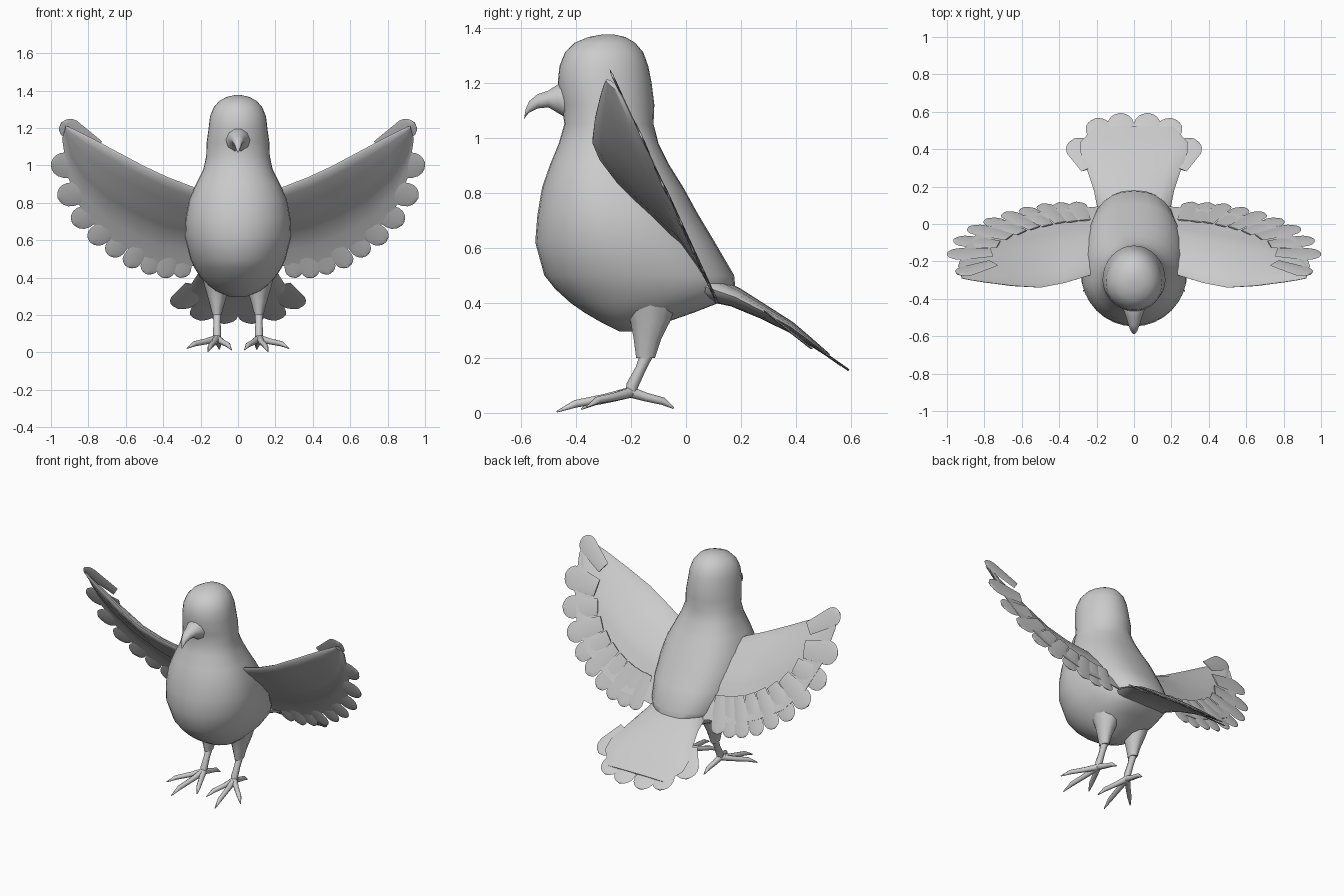
import bpy, bmesh
from math import sin, cos, pi, sqrt, radians
from mathutils import Vector as V

if "Cube" in bpy.data.objects:
    bpy.data.objects.remove(bpy.data.objects["Cube"])

GREY = (0.6, 0.6, 0.6, 1)
mat = bpy.data.materials.new("plain grey")
mat.use_nodes = True
mat.diffuse_color = GREY
mat.node_tree.nodes["Principled BSDF"].inputs["Base Color"].default_value = GREY


def loft(name, rings, sharp=50):
    """Skin a row of equal closed rings and cap both ends."""
    bm = bmesh.new()
    rows = [[bm.verts.new(p) for p in r] for r in rings]
    n = len(rows[0])
    for a, b in zip(rows, rows[1:]):
        for i in range(n):
            j = (i + 1) % n
            bm.faces.new((a[i], a[j], b[j], b[i]))
    bm.faces.new(rows[0])
    bm.faces.new(rows[-1])
    bmesh.ops.recalc_face_normals(bm, faces=bm.faces)
    me = bpy.data.meshes.new(name)
    bm.to_mesh(me)
    bm.free()
    me.materials.append(mat)
    ob = bpy.data.objects.new(name, me)
    bpy.context.collection.objects.link(ob)
    bpy.ops.object.select_all(action="DESELECT")
    ob.select_set(True)
    bpy.context.view_layer.objects.active = ob
    bpy.ops.object.shade_smooth_by_angle(angle=radians(sharp))
    return ob


def ellipse(c, u, v, n=10):
    return [V(c) + V(u) * cos(2 * pi * i / n) + V(v) * sin(2 * pi * i / n) for i in range(n)]


def limb(name, points, radii):
    """Round tube through the points."""
    pts = [V(p) for p in points]
    rings = []
    for i, p in enumerate(pts):
        d = (pts[min(i + 1, len(pts) - 1)] - pts[max(i - 1, 0)]).normalized()
        u = d.cross(V((0, 0.3, 1)) if abs(d.z) < 0.8 else V((0, 1, 0))).normalized()
        rings.append(ellipse(p, u * radii[i], d.cross(u) * radii[i], 8))
    return loft(name, rings)


def feather(name, base, tip, half, normal):
    """Thin blade with a round end."""
    a = (tip - base).normalized()
    s = a.cross(normal).normalized()
    length = (tip - base).length
    rings = []
    for d in [length, length * 0.6 + half * 0.4, half, half * 0.6, half * 0.3, half * 0.1, half * 0.005]:
        w = half * sqrt(1 - (1 - d / half) ** 2) if d < half else half * (1 - 0.4 * (d - half) / length)
        rings.append(ellipse(tip - a * d, s * w, s.cross(a) * 0.004, 8))
    return loft(name, rings)


# Body and head: z, front y, back y, half width
body = [(0.295, -0.24, -0.14, 0.04), (0.33, -0.31, -0.07, 0.12), (0.365, -0.37, 0.03, 0.165),
        (0.4, -0.42, 0.12, 0.2), (0.45, -0.475, 0.18, 0.232), (0.5, -0.515, 0.175, 0.255),
        (0.62, -0.548, 0.105, 0.285), (0.72, -0.54, 0.045, 0.28), (0.82, -0.523, -0.01, 0.26),
        (0.9, -0.495, -0.06, 0.225), (0.98, -0.462, -0.1, 0.185), (1.05, -0.442, -0.118, 0.17),
        (1.12, -0.452, -0.115, 0.168), (1.2, -0.466, -0.125, 0.157), (1.26, -0.46, -0.137, 0.15),
        (1.31, -0.44, -0.155, 0.13), (1.345, -0.405, -0.185, 0.1), (1.366, -0.355, -0.22, 0.06),
        (1.376, -0.3, -0.265, 0.015)]
rings = []
for z, f, b, w in body:
    mid = f + (b - f) * 0.45
    ring = []
    for i in range(32):
        c, s = cos(pi * i / 16), sin(pi * i / 16)
        if s > 0 and z < 1:  # broad flat back
            x = abs(c) ** 0.8 * (1 if c > 0 else -1)
            ring.append((w * x, mid + (b - mid) * s ** 0.8, z))
        else:
            ring.append((w * c, mid + ((b - mid) if s > 0 else (mid - f)) * s, z))
    rings.append(ring)
loft("body", rings)

# Hooked beak: y, z, half width, half height
beak = [(-0.42, 1.13, 0.075, 0.07), (-0.465, 1.142, 0.055, 0.055), (-0.5, 1.141, 0.042, 0.032),
        (-0.54, 1.132, 0.03, 0.027), (-0.57, 1.112, 0.018, 0.022), (-0.583, 1.09, 0.01, 0.014),
        (-0.588, 1.07, 0.003, 0.003)]
loft("beak", [ellipse((0, y, z), (w, 0, 0), (0, 0, h)) for y, z, w, h in beak])

# Tail: y, z, half width, half thickness
tail = [(0.0, 0.47, 0.15, 0.05), (0.08, 0.455, 0.195, 0.045), (0.18, 0.42, 0.215, 0.033),
        (0.28, 0.368, 0.248, 0.024), (0.38, 0.312, 0.285, 0.018), (0.44, 0.268, 0.285, 0.013),
        (0.52, 0.208, 0.21, 0.006)]
loft("tail", [ellipse((0, y, z), (w, 0, 0), (0, h * 0.5, h), 16) for y, z, w, h in tail])

tail_tips = [(0.075, 0.592, 0.155, 0.07), (0.2, 0.565, 0.172, 0.07), (0.32, 0.455, 0.235, 0.075)]


def sheet_y(z):
    """Depth of the sloping wing sheet at a height."""
    return 0.3 - 0.46 * z


# Wing: leading edge x, y, z and trailing edge x, z for each station
stations = [(0.12, -0.24, 0.8, 0.1, 0.44), (0.24, -0.275, 0.885, 0.28, 0.47),
            (0.37, -0.315, 0.935, 0.42, 0.48), (0.5, -0.34, 0.995, 0.56, 0.54),
            (0.65, -0.33, 1.075, 0.72, 0.63), (0.79, -0.312, 1.15, 0.84, 0.77),
            (0.87, -0.3, 1.19, 0.91, 0.94), (0.92, -0.29, 1.212, 0.94, 1.14)]
# Chord fraction and half thickness
section = [(0.02, 0.012), (0.1, 0.024), (0.25, 0.028), (0.42, 0.022), (0.55, 0.016),
           (0.62, 0.006), (0.8, 0.005), (1.0, 0.003)]
# Feather tips x, z and half width, from wing tip to root
wing_tips = [(0.945, 1.228, 0.06), (1.0, 1.01, 0.075), (0.965, 0.83, 0.07), (0.885, 0.69, 0.066),
             (0.79, 0.59, 0.06), (0.69, 0.518, 0.055), (0.59, 0.457, 0.053), (0.49, 0.42, 0.05),
             (0.4, 0.4, 0.05), (0.31, 0.4, 0.05)]
# Toe tips x, y, z
toes = {"inner": (0.035, -0.38, 0.022), "middle": (0.16, -0.47, 0.012),
        "outer": (0.272, -0.36, 0.03), "rear": (0.1, -0.045, 0.025)}
normal = V((0, 1, 0.46)).normalized()

for side, sx in (("left", 1), ("right", -1)):
    def at(x, y, z):
        return V((sx * x, y, z))

    # Cambered wing panel
    rings = []
    for k, (lx, ly, lz, tx, tz) in enumerate(stations):
        lead, trail = at(lx, ly, lz), at(tx, sheet_y(tz), tz)
        bend = ly - sheet_y(lz)
        slim = 1 if k < 5 else 0.75 - 0.22 * (k - 5)
        top, low = [], []
        for f, h in section:
            p = lead.lerp(trail, f)
            p.y = sheet_y(p.z) + bend * (1 - f) ** 1.8
            top.append(p + normal * h * slim)
            low.append(p - normal * h * slim)
        rings.append([lead] + top + low[::-1])
    loft(side + "_wing", rings)

    # Flight feathers fan out from the arm
    for k, (x, z, w) in enumerate(wing_tips):
        t = k / (len(wing_tips) - 1)
        tip = at(x, sheet_y(z), z)
        root_z = 0.97 - 0.15 * t
        root = at(0.56 - 0.34 * t, sheet_y(root_z), root_z)
        lift = normal * (0.003 * (k % 2) - 0.003)
        feather(f"{side}_wing_feather_{k + 1}", tip.lerp(root, 0.5) + lift, tip + lift, w, normal)

    # Tail feathers
    for k, (x, y, z, w) in enumerate(tail_tips):
        base = at(x * 0.72, 0.3, 0.36)
        feather(f"{side}_tail_feather_{k + 1}", base, at(x, y, z), w, V((0, 0.55, 0.83)))

    # Thigh, shank and toes
    thigh = [(0.42, -0.13, 0.085, 0.11), (0.33, -0.13, 0.06, 0.075), (0.27, -0.14, 0.042, 0.053),
             (0.2, -0.147, 0.024, 0.036)]
    loft(side + "_thigh", [ellipse(at(0.112, y, z), (w, 0, 0), (0, d, 0)) for z, y, w, d in thigh])
    ankle = at(0.112, -0.2, 0.075)
    limb(side + "_shank", [at(0.112, -0.135, 0.23), at(0.112, -0.165, 0.16), at(0.112, -0.195, 0.1), ankle],
         [0.025, 0.019, 0.022, 0.02])
    for label, tip in toes.items():
        tip = at(*tip)
        a, b = ankle.lerp(tip, 0.35), ankle.lerp(tip, 0.75)
        limb(f"{side}_{label}_toe", [ankle, a, b + V((0, 0, 0.005)), tip - V((0, 0, 0.008))],
             [0.02, 0.016, 0.014, 0.003])
